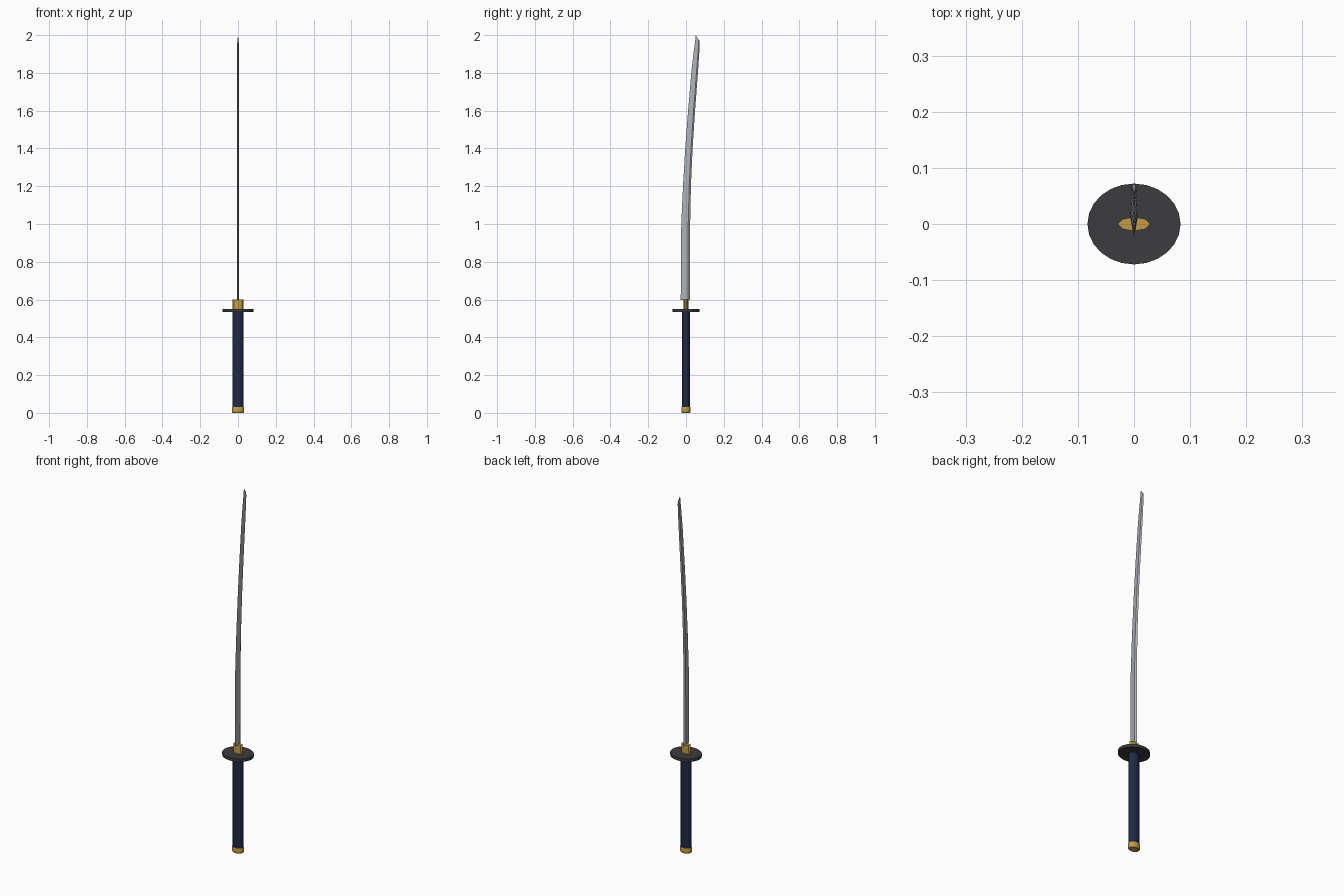
import bpy, bmesh, math

if "Cube" in bpy.data.objects:
    bpy.data.objects.remove(bpy.data.objects["Cube"])


def material(name, color):
    m = bpy.data.materials.new(name)
    m.diffuse_color = (*color, 1)
    m.use_nodes = True
    m.node_tree.nodes["Principled BSDF"].inputs["Base Color"].default_value = m.diffuse_color
    return m


STEEL = material("steel", (0.42, 0.44, 0.47))
NAVY = material("navy_wrap", (0.015, 0.022, 0.06))
GOLD = material("gold", (0.55, 0.33, 0.06))
IRON = material("dark_iron", (0.045, 0.045, 0.05))


def loft(name, rings, mat, smooth=False):
    """Skin a list of equal-length point rings and cap both ends."""
    bm = bmesh.new()
    loops = [[bm.verts.new(p) for p in ring] for ring in rings]
    for a, b in zip(loops, loops[1:]):
        for i in range(len(a)):
            j = (i + 1) % len(a)
            bm.faces.new((a[i], a[j], b[j], b[i]))
    bm.faces.new(loops[0][::-1])
    bm.faces.new(loops[-1])
    bmesh.ops.recalc_face_normals(bm, faces=bm.faces)
    me = bpy.data.meshes.new(name)
    bm.to_mesh(me)
    bm.free()
    ob = bpy.data.objects.new(name, me)
    bpy.context.collection.objects.link(ob)
    me.materials.append(mat)
    if smooth:
        bpy.ops.object.select_all(action='DESELECT')
        ob.select_set(True)
        bpy.context.view_layer.objects.active = ob
        bpy.ops.object.shade_smooth_by_angle(angle=math.radians(35))
    return ob


def oval(rx, ry, z, sides):
    return [(rx * math.cos(2 * math.pi * i / sides),
             ry * math.sin(2 * math.pi * i / sides), z) for i in range(sides)]


def oval_part(name, rx, ry, profile, sides, mat, smooth=False):
    return loft(name, [oval(rx * s, ry * s, z, sides) for s, z in profile], mat, smooth)


# Pommel cap, grip, guard and collar, from the ground up
oval_part("pommel_cap", 0.033, 0.025,
          [(0.85, 0), (0.97, 0.004), (1, 0.010), (1, 0.025), (0.95, 0.030)], 16, GOLD, True)
oval_part("grip", 0.029, 0.0215, [(1, 0.025), (1, 0.537)], 16, NAVY, True)
oval_part("guard", 0.083, 0.072, [(1, 0.535), (1, 0.551)], 24, IRON)
oval_part("blade_collar", 0.029, 0.0125, [(1, 0.55), (1, 0.60)], 8, GOLD)

# Blade: (edge y, edge z, spine y, spine z, half thickness)
stations = [
    (-0.028, 0.598, 0.021, 0.598, 0.0065),
    (-0.025, 1.00, 0.022, 1.00, 0.0062),
    (-0.016, 1.20, 0.026, 1.20, 0.0060),
    (-0.004, 1.40, 0.035, 1.40, 0.0057),
    (0.011, 1.60, 0.048, 1.60, 0.0054),
    (0.028, 1.80, 0.063, 1.80, 0.0051),
    (0.039, 1.90, 0.070, 1.90, 0.0048),
    (0.048, 1.965, 0.072, 1.955, 0.0044),
    (0.052, 2.00, 0.072, 1.968, 0.0025),
]
RIDGE = 0.78  # ridge position between cutting edge and spine
rings = []
for ey, ez, sy, sz, t in stations:
    ry, rz = ey + (sy - ey) * RIDGE, ez + (sz - ez) * RIDGE
    rings.append([(0, ey, ez), (t, ry, rz), (0, sy, sz), (-t, ry, rz)])
loft("blade", rings, STEEL)
